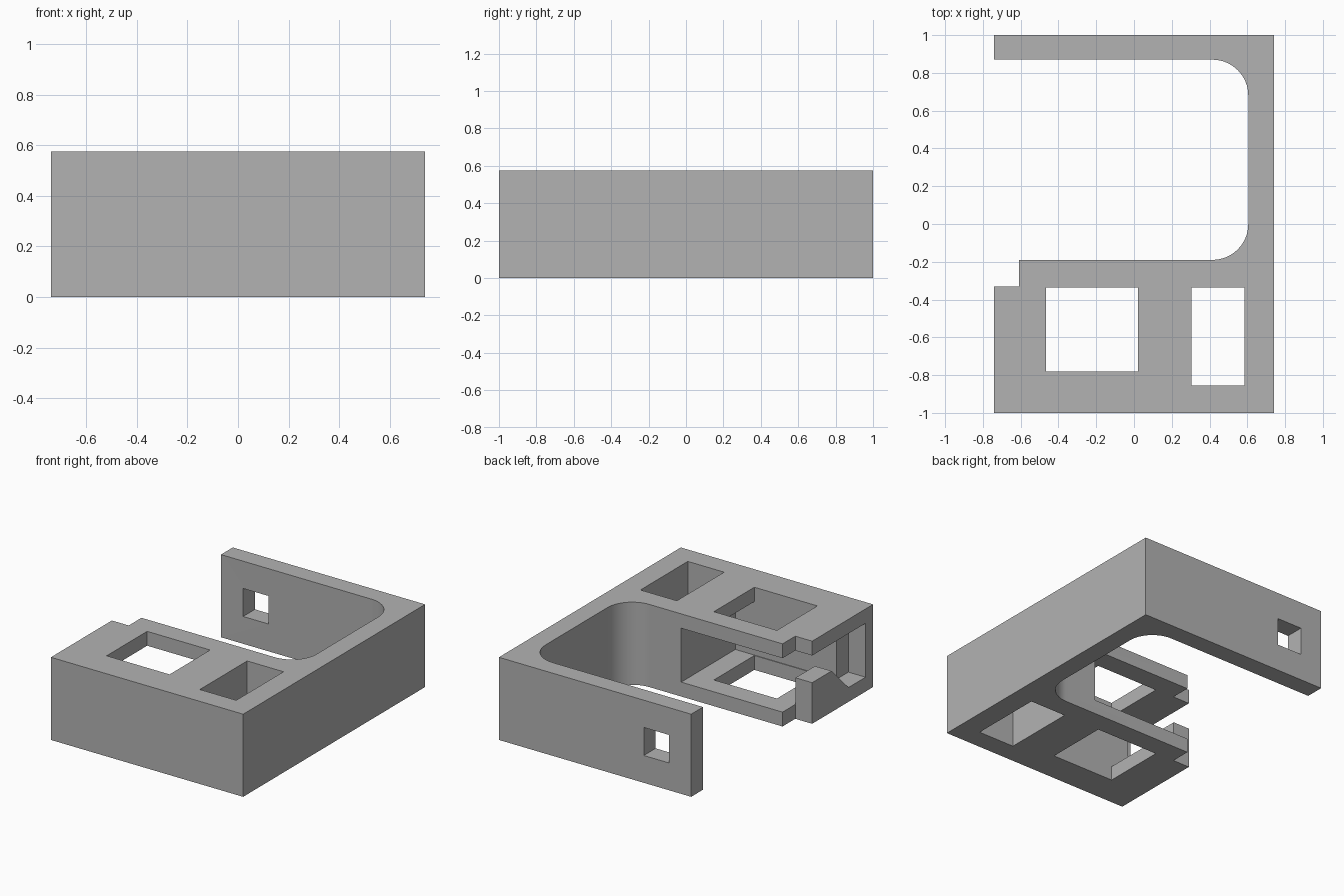
import bpy, bmesh, math
from mathutils import Vector

cube = bpy.data.objects.get("Cube")
if cube:
    bpy.data.objects.remove(cube, do_unlink=True)

HEIGHT = 0.575
HALF_X, HALF_Y = 0.74, 1.0

grey = bpy.data.materials.new("plain grey")
grey.use_nodes = True
colour = (0.45, 0.45, 0.45, 1)
grey.diffuse_color = colour
grey.node_tree.nodes["Principled BSDF"].inputs["Base Color"].default_value = colour


def prism(name, points, offset):
    """Extrude a closed outline of 3D points along an offset."""
    bm = bmesh.new()
    face = bm.faces.new([bm.verts.new(p) for p in points])
    extruded = bmesh.ops.extrude_face_region(bm, geom=[face])["geom"]
    verts = [v for v in extruded if isinstance(v, bmesh.types.BMVert)]
    bmesh.ops.translate(bm, verts=verts, vec=Vector(offset))
    bmesh.ops.recalc_face_normals(bm, faces=bm.faces)
    mesh = bpy.data.meshes.new(name)
    bm.to_mesh(mesh)
    bm.free()
    mesh.materials.append(grey)
    obj = bpy.data.objects.new(name, mesh)
    bpy.context.collection.objects.link(obj)
    return obj


def box(name, x, y, z):
    base = [(x[0], y[0], z[0]), (x[1], y[0], z[0]),
            (x[1], y[1], z[0]), (x[0], y[1], z[0])]
    return prism(name, base, (0, 0, z[1] - z[0]))


def arc(cx, cy, radius, start, steps=16):
    """Clockwise quarter circle."""
    angles = [start - math.pi / 2 * i / steps for i in range(steps + 1)]
    return [(cx + radius * math.cos(a), cy + radius * math.sin(a)) for a in angles]


# Body: outline with the rounded bay and the corner notch
radius, bay_x, bay_back, bay_front = 0.19, 0.605, 0.87, -0.19
outline = [(-HALF_X, -HALF_Y), (HALF_X, -HALF_Y), (HALF_X, HALF_Y),
           (-HALF_X, HALF_Y), (-HALF_X, bay_back)]
outline += arc(bay_x - radius, bay_back - radius, radius, math.pi / 2)
outline += arc(bay_x - radius, bay_front + radius, radius, 0)
outline += [(-0.61, bay_front), (-0.61, -0.33), (-HALF_X, -0.33)]
body = prism("bracket_body", [(x, y, 0) for x, y in outline], (0, 0, HEIGHT))

# Side slot, leaving a low stub with a sloping end
slot_profile = [(-0.917, 0.1), (-0.73, 0.1), (-0.543, 0.286),
                (-0.25, 0.286), (-0.25, 0.475), (-0.917, 0.475)]

through = (-0.1, HEIGHT + 0.1)
cutters = [
    box("cavity_cutter", (-0.612, 0.17), (-0.785, -0.1), (0.1, 0.475)),
    prism("slot_cutter", [(-0.8, y, z) for y, z in slot_profile], (0.192, 0, 0)),
    box("window_cutter", (-0.465, 0.02), (-0.78, -0.335), through),
    box("shaft_cutter", (0.305, 0.585), (-0.855, -0.335), through),
    box("wall_hole_cutter", (-0.57, -0.375), (0.8, 1.1), (0.19, 0.385)),
]

bpy.ops.object.select_all(action="DESELECT")
bpy.context.view_layer.objects.active = body
body.select_set(True)
for cutter in cutters:
    cutter.hide_render = True
    cut = body.modifiers.new(cutter.name, "BOOLEAN")
    cut.operation = "DIFFERENCE"
    cut.solver = "EXACT"
    cut.object = cutter
    bpy.ops.object.modifier_apply(modifier=cut.name)
    bpy.data.objects.remove(cutter, do_unlink=True)

bpy.ops.object.shade_smooth_by_angle(angle=math.radians(30))
